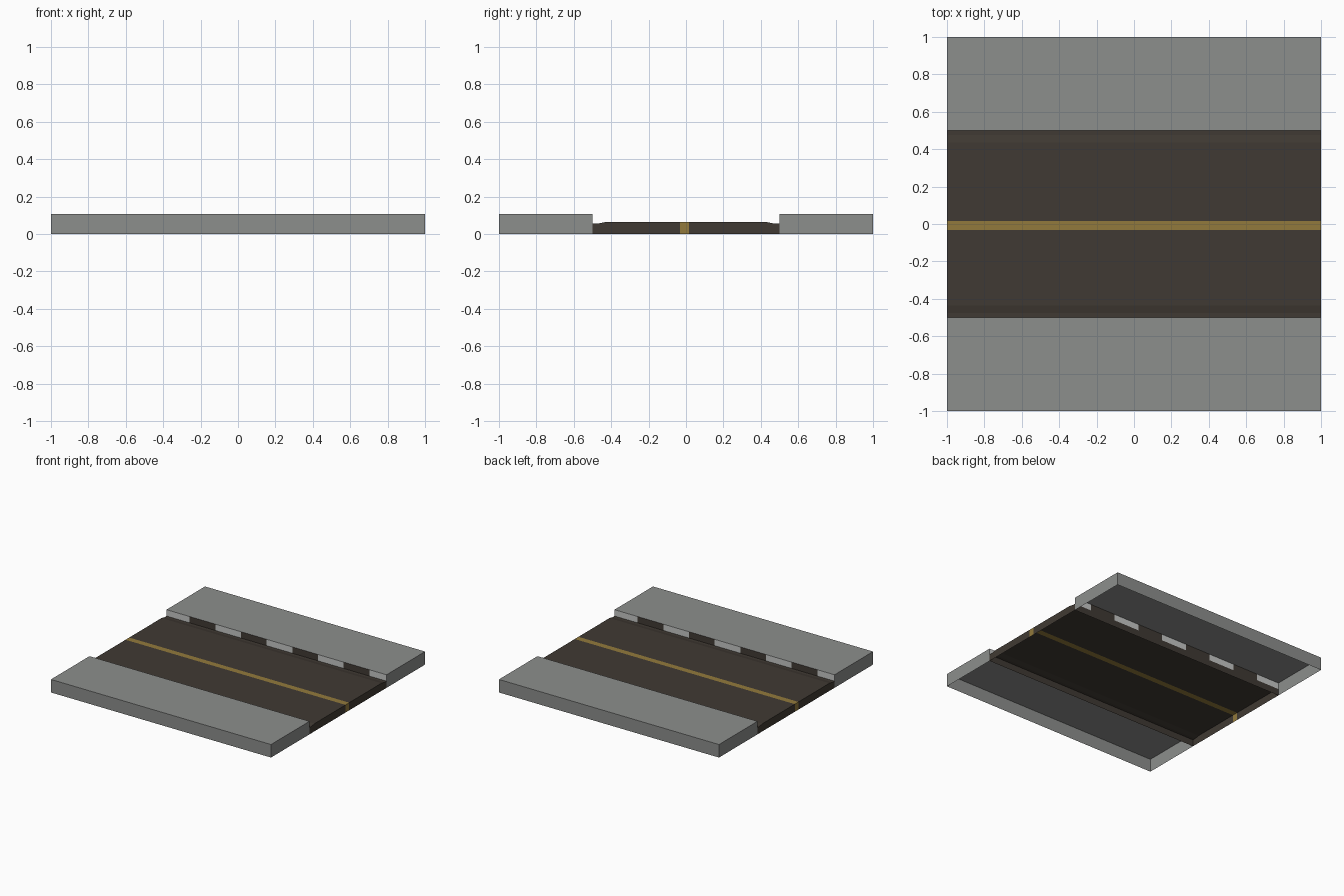
import bpy
import bmesh
from mathutils import Vector

cube = bpy.data.objects.get("Cube")
if cube:
    bpy.data.objects.remove(cube, do_unlink=True)


def make_material(name, rgb):
    mat = bpy.data.materials.new(name)
    mat.use_nodes = True
    mat.diffuse_color = (*rgb, 1)
    mat.node_tree.nodes["Principled BSDF"].inputs["Base Color"].default_value = (*rgb, 1)
    return mat


concrete = make_material("concrete grey", (0.265, 0.272, 0.265))
pale = make_material("pale kerb paint", (0.56, 0.57, 0.56))
asphalt = make_material("dark asphalt", (0.051, 0.042, 0.033))
yellow = make_material("yellow line paint", (0.29, 0.195, 0.045))

HALF, KERB_Y, TOP, GUTTER, CROWN = 1.0, 0.5, 0.107, 0.055, 0.063


def build(name, panels, mats, inside):
    """Make an open shell of flat panels that all face away from a point."""
    bm = bmesh.new()
    for corners, index in panels:
        face = bm.faces.new([bm.verts.new(c) for c in corners])
        face.material_index = index
        face.normal_update()
        if face.normal.dot(face.calc_center_median() - Vector(inside)) < 0:
            face.normal_flip()
    bmesh.ops.remove_doubles(bm, verts=bm.verts, dist=0.0001)
    mesh = bpy.data.meshes.new(name)
    bm.to_mesh(mesh)
    bm.free()
    for mat in mats:
        mesh.materials.append(mat)
    obj = bpy.data.objects.new(name, mesh)
    bpy.context.collection.objects.link(obj)


def along_x(p, q, x0=-HALF, x1=HALF):
    """Panel between two (y, z) points, running along the street."""
    return [(x0, *p), (x1, *p), (x1, *q), (x0, *q)]


def end_panel(x, p, q):
    """Vertical end panel below the edge between two (y, z) points."""
    return [(x, *p), (x, *q), (x, q[0], 0), (x, p[0], 0)]


# Pavements: hollow slabs, open underneath and on the kerb side
for name, side in (("back", 1), ("front", -1)):
    inner, outer = (side * KERB_Y, TOP), (side * HALF, TOP)
    panels = [(along_x(inner, outer), 0), (along_x(outer, (outer[0], 0)), 0)]
    panels += [(end_panel(x, inner, outer), 0) for x in (-HALF, HALF)]
    build(name + "_pavement", panels, [concrete], (0, side * 0.75, 0.02))

    # Kerb face painted in alternating blocks
    step = 0.2335
    edges = [-HALF] + [-0.79 + step * i for i in range(8)] + [HALF]
    panels = []
    for i, (x0, x1) in enumerate(zip(edges, edges[1:])):
        block = along_x((inner[0], GUTTER), inner, side * x0, side * x1)
        panels.append((block, i % 2))
    build(name + "_kerb", panels, [pale, asphalt], (0, side * 0.75, 0.08))

# Road: cambered shell with gutters, a centre line and closed ends
profile = [(-KERB_Y, 0), (-KERB_Y, GUTTER), (-0.475, GUTTER), (-0.435, CROWN),
           (-0.032, CROWN), (0.016, CROWN),
           (0.435, CROWN), (0.475, GUTTER), (KERB_Y, GUTTER), (KERB_Y, 0)]
panels = []
for p, q in zip(profile, profile[1:]):
    paint = 1 if -0.1 < p[0] < 0 else 0
    panels.append((along_x(p, q), paint))
    if p[0] != q[0]:
        panels += [(end_panel(x, p, q), paint) for x in (-HALF, HALF)]
build("road", panels, [asphalt, yellow], (0, 0, 0.01))
